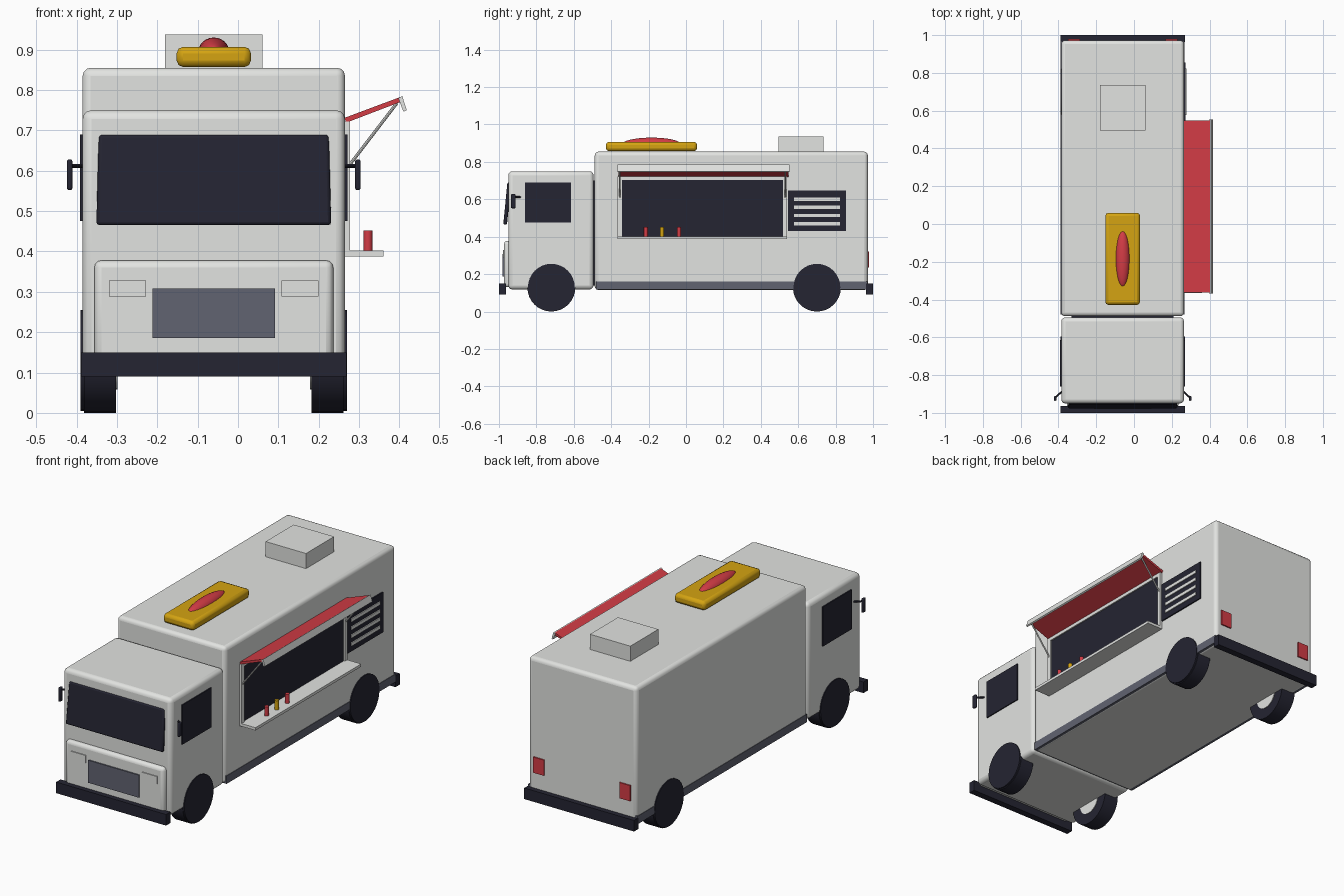
import bpy, bmesh, math
from mathutils import Vector, Matrix

cube = bpy.data.objects.get("Cube")
if cube:
    bpy.data.objects.remove(cube, do_unlink=True)


def material(name, r, g, b):
    m = bpy.data.materials.new(name)
    m.use_nodes = True
    m.diffuse_color = (r, g, b, 1)
    m.node_tree.nodes["Principled BSDF"].inputs["Base Color"].default_value = (r, g, b, 1)
    return m


WHITE = material("off white paint", 0.76, 0.77, 0.75)
DARK = material("dark navy", 0.018, 0.018, 0.032)
GREY = material("slate grey", 0.12, 0.125, 0.165)
RED = material("red", 0.65, 0.045, 0.06)
MUSTARD = material("mustard yellow", 0.66, 0.37, 0.006)

CX = -0.06           # centre line of the truck body
HALF = 0.325         # half width of the truck body
WALL = CX + HALF     # serving side wall


def finish(name, bm, mat, bevel=0, segments=3, smooth=True):
    bmesh.ops.recalc_face_normals(bm, faces=bm.faces)
    mesh = bpy.data.meshes.new(name)
    bm.to_mesh(mesh)
    bm.free()
    mesh.materials.append(mat)
    ob = bpy.data.objects.new(name, mesh)
    bpy.context.collection.objects.link(ob)
    if bevel:
        mod = ob.modifiers.new("bevel", "BEVEL")
        mod.width, mod.segments = bevel, segments
    if smooth:
        bpy.ops.object.select_all(action="DESELECT")
        ob.select_set(True)
        bpy.context.view_layer.objects.active = ob
        bpy.ops.object.shade_smooth_by_angle(angle=math.radians(35))
    return ob


def box(name, mat, x, y, z, bevel=0, segments=3):
    """Box from (min, max) ranges on each axis."""
    bm = bmesh.new()
    bmesh.ops.create_cube(bm, size=1)
    for v in bm.verts:
        v.co = [r[0] if c < 0 else r[1] for r, c in zip((x, y, z), v.co)]
    return finish(name, bm, mat, bevel, segments, smooth=bevel > 0)


def prism(name, mat, profile, y):
    """x-z profile extruded along y."""
    bm = bmesh.new()
    face = bm.faces.new([bm.verts.new((px, y[0], pz)) for px, pz in profile])
    new = bmesh.ops.extrude_face_region(bm, geom=[face])["geom"]
    for v in new:
        if isinstance(v, bmesh.types.BMVert):
            v.co.y = y[1]
    return finish(name, bm, mat, smooth=False)


def rod(name, mat, start, end, radius, sides=32):
    a, b = Vector(start), Vector(end)
    bm = bmesh.new()
    turn = (b - a).to_track_quat("Z", "Y").to_matrix().to_4x4()
    bmesh.ops.create_cone(bm, cap_ends=True, segments=sides, radius1=radius, radius2=radius,
                          depth=(b - a).length, matrix=Matrix.Translation((a + b) / 2) @ turn)
    return finish(name, bm, mat)


# Main body, cab and lower skirt
sides = (CX - HALF, WALL)
box("cargo_body", WHITE, sides, (-0.488, 0.972), (0.115, 0.855), 0.02)
box("cab", WHITE, sides, (-0.95, -0.494), (0.118, 0.75), 0.022)
box("side_skirt", GREY, (sides[0] - 0.003, WALL + 0.003), (-0.48, 0.97), (0.117, 0.16))
box("cab_link", DARK, (-0.33, 0.21), (-0.52, -0.46), (0.14, 0.7))
for end, y in (("front", (-1, -0.963)), ("rear", (0.963, 1))):
    box(end + "_bumper", DARK, (CX - 0.329, CX + 0.329), y, (0.09, 0.15))

# Nose panel with grille and headlights
box("nose_panel", WHITE, (CX - 0.296, CX + 0.296), (-0.973, -0.93), (0.13, 0.378), 0.018)
box("grille", GREY, (CX - 0.152, CX + 0.152), (-0.98, -0.97), (0.186, 0.308))

# Raked windscreen, slightly narrower at the top
bm = bmesh.new()
bmesh.ops.create_cube(bm, size=1)
for v in bm.verts:
    top = v.co.z > 0
    v.co = (CX + v.co.x * (0.57 if top else 0.582),
            (-0.945 if top else -0.967) + v.co.y * 0.02, 0.69 if top else 0.465)
finish("windscreen", bm, DARK, 0.008, 2)

# Parts repeated on both sides
for s, label in ((1, "left"), (-1, "right")):
    def span(a, b):
        return tuple(sorted((CX + s * a, CX + s * b)))

    box(label + "_headlight", WHITE, span(0.168, 0.26), (-0.978, -0.97), (0.288, 0.328))
    box(label + "_tail_light", RED, span(0.226, 0.29), (0.968, 0.979), (0.235, 0.32))
    box(label + "_cab_window", DARK, span(0.32, 0.331), (-0.86, -0.615), (0.476, 0.69))
    box(label + "_mirror", DARK, span(0.35, 0.364), (-0.936, -0.911), (0.552, 0.628), 0.005, 2)
    rod(label + "_mirror_arm", DARK, (CX + s * 0.32, -0.885, 0.612),
        (CX + s * 0.357, -0.92, 0.612), 0.005, 10)
    for end, y in (("front", -0.72), ("rear", 0.70)):
        name = f"{end}_{label}"
        rod(name + "_tyre", DARK, (CX + s * 0.242, y, 0.128), (CX + s * 0.322, y, 0.128), 0.128)
        rod(name + "_hub", WHITE, (CX + s * 0.239, y, 0.128), (CX + s * 0.32, y, 0.128), 0.07)
        rod(name + "_wheel_arch", DARK, (CX + s * 0.32, y, 0.13), (CX + s * 0.33, y, 0.13), 0.125)

# Serving hatch: opening, frame and counter
box("hatch_opening", DARK, (WALL - 0.01, WALL + 0.005), (-0.345, 0.522), (0.4, 0.708))
for name, y, z in (("hatch_front_post", (-0.365, -0.342), (0.4, 0.722)),
                   ("hatch_rear_post", (0.519, 0.54), (0.4, 0.722)),
                   ("hatch_header", (-0.342, 0.519), (0.704, 0.722))):
    box(name, WHITE, (WALL - 0.01, WALL + 0.012), y, z)
box("counter", WHITE, (WALL - 0.01, 0.36), (-0.365, 0.54), (0.387, 0.402))

# Awning with hanging lip and struts
awning = (-0.362, 0.548)
prism("awning", RED, [(0.268, 0.719), (0.407, 0.772), (0.403, 0.783), (0.264, 0.731)], awning)
prism("awning_lip", WHITE, [(0.397, 0.78), (0.407, 0.785), (0.418, 0.75), (0.41, 0.746)],
      (awning[0] - 0.005, awning[1] + 0.005))
for name, y in (("front_strut", -0.353), ("rear_strut", 0.53)):
    rod(name, WHITE, (WALL + 0.008, y, 0.61), (0.394, y, 0.768), 0.004, 8)

# Sauce bottles on the counter
for i, (y, mat) in enumerate(((-0.215, RED), (-0.128, MUSTARD), (-0.037, RED))):
    rod(f"bottle_{i + 1}", mat, (0.322, y, 0.4), (0.322, y, 0.452), 0.011, 16)

# Side vent with slats
box("vent_panel", DARK, (WALL - 0.01, WALL + 0.007), (0.545, 0.855), (0.43, 0.647))
for i in range(4):
    z = 0.47 + i * 0.0435
    box(f"vent_slat_{i + 1}", WHITE, (WALL, WALL + 0.012), (0.577, 0.823), (z - 0.009, z + 0.009))

# Roof vent and sausage sign
box("roof_vent", WHITE, (CX - 0.121, CX + 0.121), (0.495, 0.735), (0.845, 0.937))
box("sign_bun", MUSTARD, (CX - 0.092, CX + 0.092), (-0.428, 0.059), (0.857, 0.907), 0.016, 2)
bm = bmesh.new()
bmesh.ops.create_uvsphere(bm, u_segments=24, v_segments=12, radius=1,
                          matrix=Matrix.Translation((CX, -0.184, 0.896))
                          @ Matrix.Diagonal((0.038, 0.155, 0.034, 1)))
finish("sign_sausage", bm, RED)
